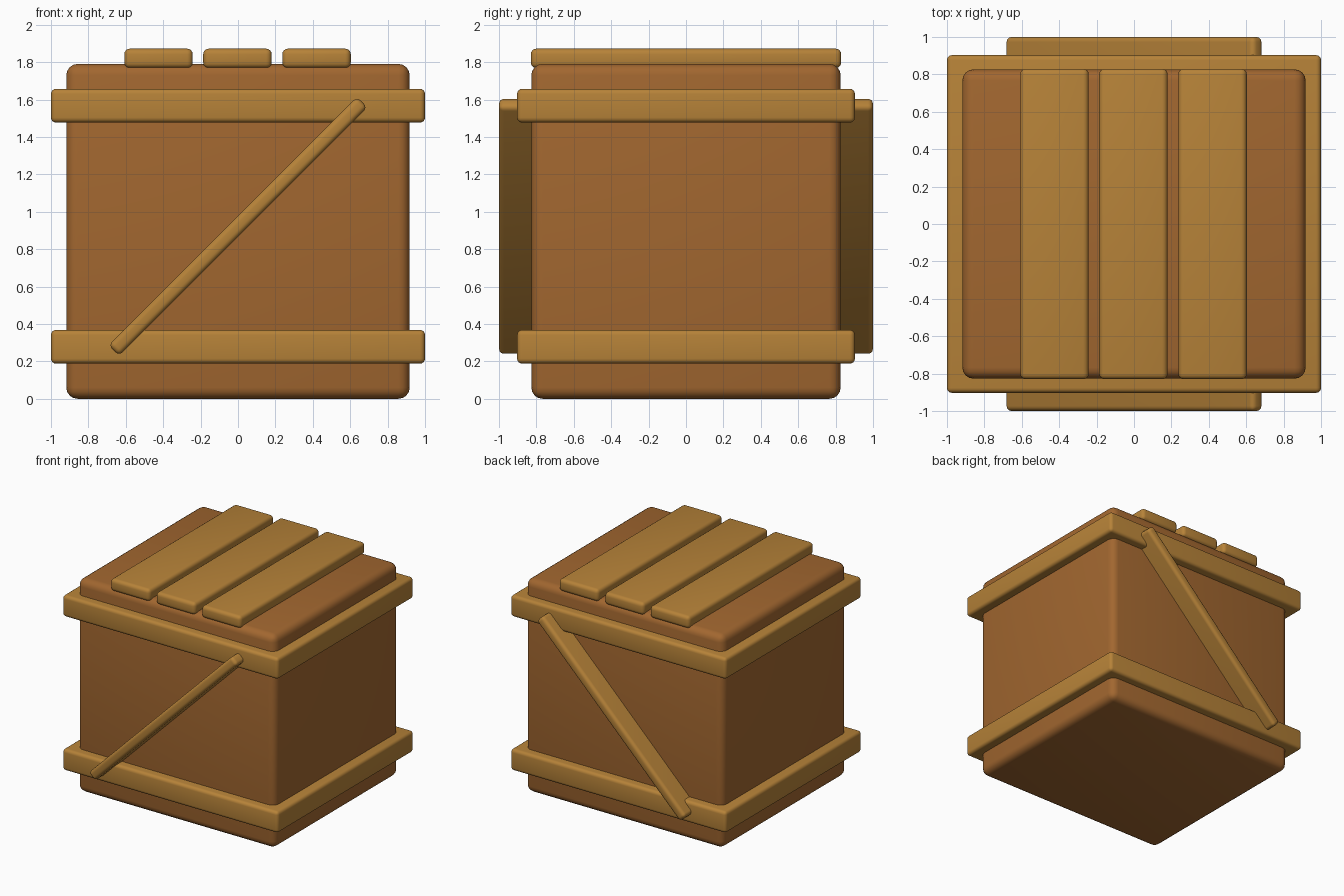
import bpy, math

if "Cube" in bpy.data.objects:
    bpy.data.objects.remove(bpy.data.objects["Cube"])


def material(name, color):
    m = bpy.data.materials.new(name)
    m.diffuse_color = (*color, 1)
    m.use_nodes = True
    m.node_tree.nodes["Principled BSDF"].inputs["Base Color"].default_value = m.diffuse_color
    return m


BROWN = material("brown wood", (0.36, 0.135, 0.029))
TAN = material("tan wood", (0.47, 0.225, 0.04))


def board(name, center, size, bevel, mat, tilt=0):
    """Rounded box with smooth bevelled edges."""
    bpy.ops.mesh.primitive_cube_add(size=1, location=center)
    ob = bpy.context.object
    ob.name = name
    ob.scale = size
    bpy.ops.object.transform_apply(location=False, rotation=False, scale=True)
    ob.rotation_euler.y = tilt
    ob.data.materials.append(mat)
    mod = ob.modifiers.new("rounded edges", 'BEVEL')
    mod.width = bevel
    mod.segments = 4
    bpy.ops.object.modifier_apply(modifier=mod.name)
    bpy.ops.object.shade_smooth_by_angle(angle=math.radians(35))
    return ob


# Crate body
board("crate_body", (0, 0, 0.895), (1.836, 1.654, 1.79), 0.06, BROWN)

# Bands around the crate
for name, z in (("lower_band", 0.278), ("upper_band", 1.567)):
    board(name, (0, 0, z), (2.0, 1.806, 0.18), 0.027, TAN)

# Lid planks
for i, x in enumerate((-0.425, -0.003, 0.42)):
    board(f"lid_plank_{i + 1}", (x, 0, 1.82), (0.366, 1.66, 0.104), 0.03, TAN)

# Diagonal brace, showing on both front and back
board("diagonal_brace", (0, 0, 0.922), (1.878, 2.0, 0.08), 0.027, TAN, -math.pi / 4)
